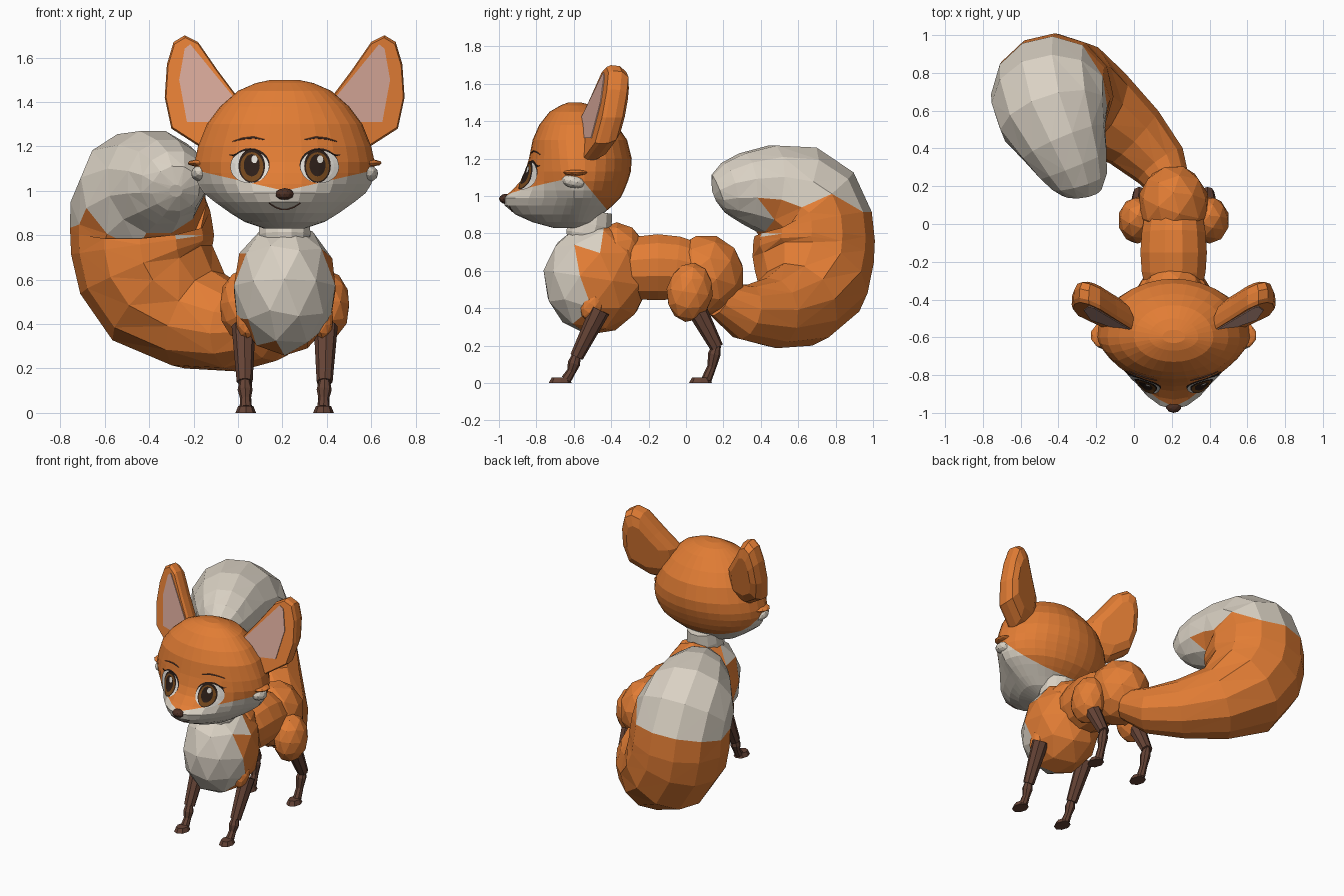
import bpy, bmesh, math
from mathutils import Vector, Matrix
from mathutils.bvhtree import BVHTree

if "Cube" in bpy.data.objects:
    bpy.data.objects.remove(bpy.data.objects["Cube"])

CX = 0.21  # body axis; the tail swings to the other side


def material(name, *rgb):
    m = bpy.data.materials.new(name)
    m.use_nodes = True
    m.diffuse_color = (*rgb, 1)
    bsdf = m.node_tree.nodes["Principled BSDF"]
    bsdf.inputs["Base Color"].default_value = (*rgb, 1)
    bsdf.inputs["Roughness"].default_value = 0.8
    return m


orange = material("orange_fur", 0.76, 0.205, 0.035)
cream = material("white_fur", 0.70, 0.64, 0.55)
pink = material("pink_ear", 0.66, 0.38, 0.31)
brown = material("brown_leg", 0.13, 0.056, 0.036)
nose_brown = material("nose_brown", 0.075, 0.03, 0.018)
iris_brown = material("iris_brown", 0.18, 0.065, 0.012)
dark = material("dark_line", 0.025, 0.013, 0.009)
eye_white = material("eye_white", 0.76, 0.73, 0.68)


def finish(bm, name, mats, rule=None):
    """Turn a bmesh into an object; rule picks the second colour per face."""
    bmesh.ops.recalc_face_normals(bm, faces=bm.faces)
    if rule:
        for f in bm.faces:
            f.material_index = int(rule(f.calc_center_median()))
    mesh = bpy.data.meshes.new(name)
    bm.to_mesh(mesh)
    bm.free()
    for m in mats:
        mesh.materials.append(m)
    ob = bpy.data.objects.new(name, mesh)
    bpy.context.collection.objects.link(ob)
    return ob


def loft(rings):
    """Bridge equal-sized rings of points and cap both ends."""
    bm = bmesh.new()
    rows = [[bm.verts.new(p) for p in ring] for ring in rings]
    n = len(rows[0])
    for a, b in zip(rows, rows[1:]):
        for i in range(n):
            j = (i + 1) % n
            bm.faces.new((a[i], a[j], b[j], b[i]))
    bm.faces.new(rows[0])
    bm.faces.new(rows[-1])
    return bm


def tube(path, sides=8):
    """Sweep a circle along (x, y, z, radius) points without twisting."""
    pts = [Vector(p[:3]) for p in path]
    rings, old, normal = [], None, None
    for i, p in enumerate(pts):
        tan = (pts[min(i + 1, len(pts) - 1)] - pts[max(i - 1, 0)]).normalized()
        normal = tan.orthogonal().normalized() if old is None else old.rotation_difference(tan) @ normal
        old, side = tan, tan.cross(normal)
        angles = [math.tau * k / sides for k in range(sides)]
        rings.append([p + path[i][3] * (normal * math.cos(a) + side * math.sin(a)) for a in angles])
    return loft(rings)


def ball(name, centre, size, mats, rule=None, tilt=0):
    bm = bmesh.new()
    mat = Matrix.Translation(centre) @ Matrix.Rotation(tilt, 4, "X") @ Matrix.Diagonal((*size, 1))
    bmesh.ops.create_icosphere(bm, subdivisions=2, radius=1, matrix=mat)
    return finish(bm, name, mats, rule)


# Head: stacked rings (height, half width, front, back, snout sharpness)
HEAD = [(.83, .09, -.71, -.54, 1), (.86, .18, -.82, -.49, 1.2), (.90, .245, -.91, -.45, 1.7),
        (.95, .315, -.97, -.39, 2.2), (.99, .365, -.98, -.35, 2.5), (1.03, .39, -.93, -.33, 2.1),
        (1.08, .405, -.885, -.31, 1.7), (1.13, .405, -.86, -.295, 1.4), (1.2, .39, -.84, -.29, 1.2),
        (1.3, .35, -.82, -.315, 1), (1.38, .29, -.785, -.37, 1), (1.45, .21, -.73, -.43, 1),
        (1.485, .13, -.67, -.50, 1), (1.5, .06, -.63, -.56, 1)]


def head_ring(z, w, front, back, sharp):
    ring = []
    for k in range(32):
        c, s = math.cos(math.tau * k / 32), math.sin(math.tau * k / 32)
        reach = (front + .6) * c ** sharp if c > 0 else (back + .6) * -c
        ring.append((CX + w * s, -.6 + reach, z))
    return ring


head = loft([head_ring(*r) for r in HEAD])
# Cut the mesh along the edge of the white muzzle
for co, no in (((CX, 0, 1), (.23, 0, -1)), ((CX, 0, 1), (-.23, 0, -1)), ((0, -.55, 1.08), (0, 1.2, 1))):
    geom = head.verts[:] + head.edges[:] + head.faces[:]
    bmesh.ops.bisect_plane(head, geom=geom, plane_co=co, plane_no=no)
skin = BVHTree.FromBMesh(head)
finish(head, "head", [orange, cream],
       lambda c: c.z < min(1 + .23 * abs(c.x - CX), 1.08 - 1.2 * (c.y + .55)))


def on_face(x, z, lift):
    hit = skin.ray_cast(Vector((x, -2, z)), Vector((0, 1, 0)))[0]
    return Vector((x, (hit.y if hit else -.6) - lift, z))


def patch(name, x, z, rx, rz, lift, mat, n=24, steps=4):
    """Thin oval that follows the face."""
    bm = bmesh.new()
    rows = []
    for r in range(1, steps + 1):
        rows.append([bm.verts.new(on_face(x + rx * r / steps * math.cos(math.tau * k / n),
                                          z + rz * r / steps * math.sin(math.tau * k / n), lift))
                     for k in range(n)])
    bm.faces.new(rows[0])
    for a, b in zip(rows, rows[1:]):
        for i in range(n):
            j = (i + 1) % n
            bm.faces.new((a[i], a[j], b[j], b[i]))
    ob = finish(bm, name, [mat])
    if sum(p.normal.y for p in ob.data.polygons) > 0:
        ob.data.flip_normals()


def stroke(name, points, mat):
    """Fine line on the face from (x, z, radius) points."""
    finish(tube([(*on_face(x, z, .003), r) for x, z, r in points], 6), name, [mat])


ball("nose", (CX, -.965, .985), (.042, .035, .027), [nose_brown])
stroke("mouth", [(CX + d * .07, .915 + .03 * d * d, .003) for d in (-1, -.6, -.2, .2, .6, 1)], brown)

# Ear outline as (sideways, height)
EAR = [(.20, 1.19), (.37, 1.19), (.51, 1.28), (.54, 1.42), (.53, 1.57), (.50, 1.67),
       (.45, 1.70), (.39, 1.67), (.30, 1.54), (.21, 1.42)]
EAR_INSIDE = [(.21, 1.31), (.44, 1.31), (.475, 1.5), (.45, 1.64), (.425, 1.66), (.22, 1.41)]


def ear_ring(outline, s, depth, scale=1):
    ring = []
    for d, z in outline:
        d, z = .39 + (d - .39) * scale, 1.43 + (z - 1.43) * scale
        ring.append((CX + s * d, -.6 + .35 * (d - .2) + .2 * (z - 1.25) + depth, z))
    return ring


# Everything that comes in left and right pairs
for s, label in ((1, "left_"), (-1, "right_")):
    def at(d, *rest):
        return (CX + s * d, *rest)

    layers = ((0, .96), (.02, 1), (.07, .98), (.115, .86), (.14, .6))
    finish(loft([ear_ring(EAR, s, *layer) for layer in layers]), label + "ear", [orange])
    finish(loft([ear_ring(EAR_INSIDE, s, -.005), ear_ring(EAR_INSIDE, s, .002)]),
           label + "inner_ear", [pink])

    ball(label + "cheek_tuft", at(.365, -.59, 1.125), (.075, .07, .018), [orange])
    ball(label + "cheek_fluff", at(.375, -.60, 1.078), (.047, .065, .038), [cream], tilt=-.2)

    # Eye, built up in thin layers
    patch(label + "eye_outline", *at(.155, 1.116), .088, .076, .004, dark)
    patch(label + "eye_white", *at(.158, 1.108), .087, .074, .008, eye_white)
    patch(label + "eye_rim", *at(.148, 1.112), .060, .076, .012, dark)
    patch(label + "iris", *at(.148, 1.108), .052, .066, .015, iris_brown)
    patch(label + "pupil", *at(.148, 1.115), .036, .050, .018, dark)
    patch(label + "eye_glint", CX + s * .148 + .012, 1.142, .014, .018, .021, eye_white, 12, 2)
    stroke(label + "lash", [at(.20, 1.172, .003), at(.23, 1.16, .004), at(.25, 1.162, .002)], dark)
    stroke(label + "brow", [at(.09, 1.23, .002), at(.14, 1.24, .005), at(.19, 1.235, .004),
                            at(.235, 1.222, .002)], brown)

    # Legs
    ball(label + "shoulder", at(.17, -.50, .42), (.05, .06, .09), [orange], tilt=-.4)
    ball(label + "hip", at(.19, .02, .485), (.105, .125, .16), [orange], tilt=-.15)
    for part, y, knee, ankle in (("front_", -.46, -.585, -.64), ("back_", .06, .165, .11)):
        shin = (knee + ankle) / 2
        high = .14 if part == "front_" else .19
        finish(tube([at(.185, y, .39, .054), at(.18, knee, high, .036)]), label + part + "leg", [brown])
        finish(tube([at(.18, knee, high + .015, .022), at(.178, (knee + shin) / 2, high - .035, .034),
                     at(.176, shin, high * .45, .024), at(.175, ankle, .02, .028)]),
               label + part + "shin", [brown])
        bm = bmesh.new()
        place = Matrix.Translation(at(.175, ankle - .032, .015)) @ Matrix.Diagonal((.75, 1, 1, 1))
        bmesh.ops.create_cone(bm, cap_ends=True, segments=8, radius1=.062, radius2=.046,
                              depth=.03, matrix=place)
        finish(bm, label + part + "foot", [brown])

# Body
finish(tube([(CX, -.53, .70, .10), (CX, -.525, .80, .12), (CX, -.51, .85, .118), (CX, -.50, .92, .11)], 12),
       "neck", [cream])
ball("chest", (CX, -.48, .56), (.24, .285, .305), [orange, cream],
     lambda c: c.y < -.57 or (c.z > .72 and c.y < -.48), tilt=-.15)
ball("shoulder_hump", (CX, -.37, .67), (.17, .165, .19), [orange])
finish(tube([(CX, -.32, .61, .16), (CX, -.25, .615, .175), (CX, -.15, .62, .182), (CX, -.05, .615, .175),
             (CX, .03, .60, .16)], 12), "belly", [orange])
ball("rump", (CX, .10, .575), (.19, .215, .22), [orange], tilt=-.3)

# Tail: curls up and forward, white tip with a ragged edge
TAIL = [(CX, .18, .45, .10), (.14, .31, .38, .15), (0, .46, .375, .19), (-.18, .60, .42, .24),
        (-.34, .67, .54, .31), (-.41, .68, .66, .325), (-.43, .685, .76, .325), (-.437, .68, .85, .32),
        (-.44, .65, .93, .315), (-.425, .56, 1.0, .295), (-.37, .43, 1.04, .24), (-.32, .31, 1.04, .195),
        (-.29, .23, 1.03, .155), (-.28, .175, 1.01, .11), (-.28, .15, 1.0, .03)]
tail = tube(TAIL, 12)
bmesh.ops.triangulate(tail, faces=tail.faces)
finish(tail, "tail", [orange, cream],
       lambda c: c.z > .915 + .04 * math.cos(15.7 * (c.x + .55)) or (c.y < .45 and c.z > .79))
